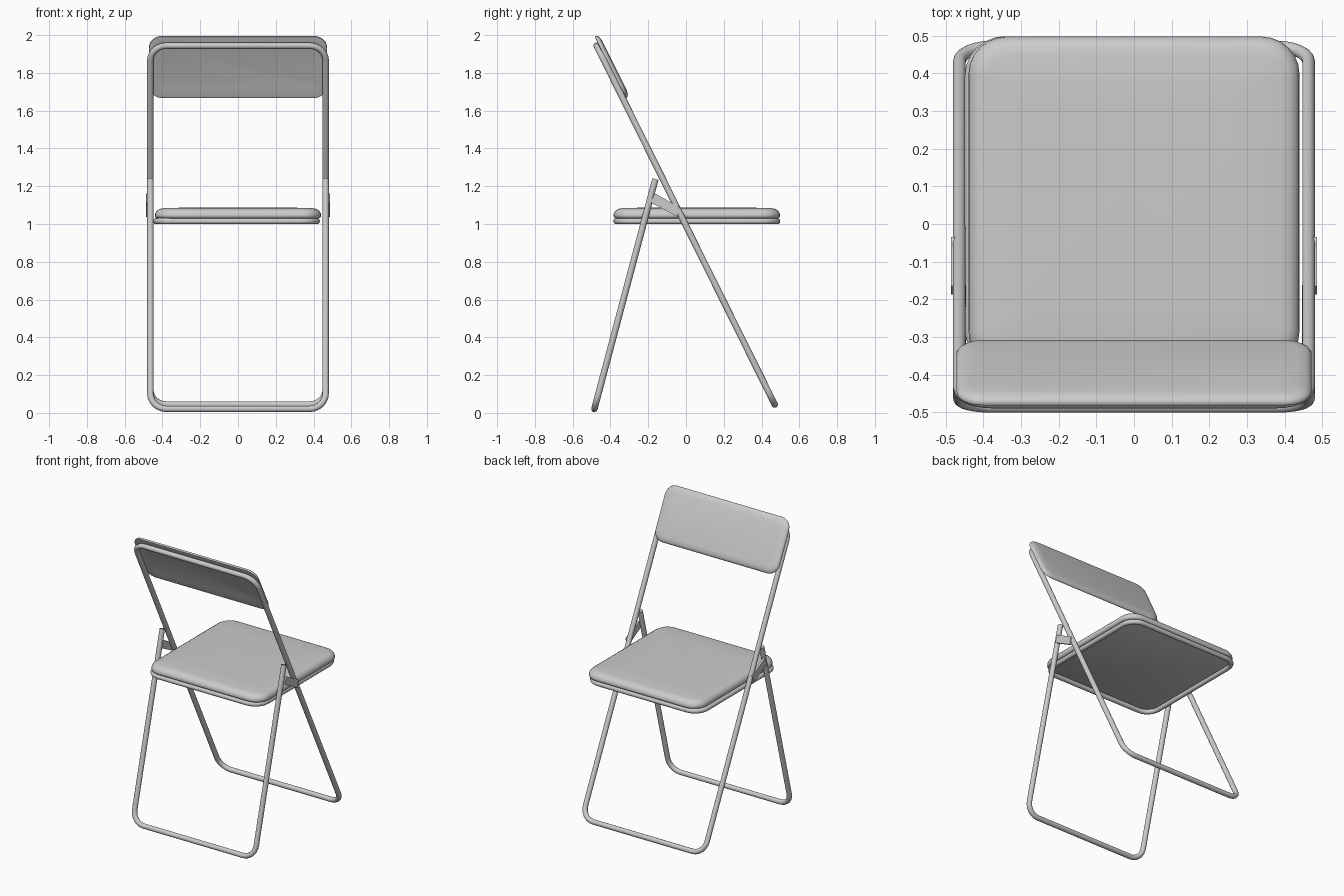
import bpy, bmesh, math
from mathutils import Matrix, Vector

if "Cube" in bpy.data.objects:
    bpy.data.objects.remove(bpy.data.objects["Cube"])


def finish(name, bm, angle=50):
    bmesh.ops.recalc_face_normals(bm, faces=bm.faces)
    me = bpy.data.meshes.new(name)
    bm.to_mesh(me)
    bm.free()
    me.polygons.foreach_set("use_smooth", [True] * len(me.polygons))
    me.set_sharp_from_angle(angle=math.radians(angle))
    ob = bpy.data.objects.new(name, me)
    bpy.context.collection.objects.link(ob)
    return ob


def rounded_rect(hx, hy, r, seg=6):
    pts = []
    for i, (sx, sy) in enumerate([(1, 1), (-1, 1), (-1, -1), (1, -1)]):
        for k in range(seg + 1):
            a = math.pi / 2 * (i + k / seg)
            pts.append((sx * (hx - r) + r * math.cos(a),
                        sy * (hy - r) + r * math.sin(a)))
    return pts


def tube(name, pts, radius, closed):
    cu = bpy.data.curves.new(name + "_path", 'CURVE')
    cu.dimensions = '3D'
    cu.bevel_depth = radius
    cu.bevel_resolution = 4
    cu.use_fill_caps = True
    sp = cu.splines.new('POLY')
    sp.points.add(len(pts) - 1)
    for p, co in zip(sp.points, pts):
        p.co = (*co, 1)
    sp.use_cyclic_u = closed
    tmp = bpy.data.objects.new(name + "_path", cu)
    bm = bmesh.new()
    me = tmp.to_mesh()
    bm.from_mesh(me)
    tmp.to_mesh_clear()
    bpy.data.objects.remove(tmp)
    bmesh.ops.remove_doubles(bm, verts=bm.verts, dist=1e-5)
    return finish(name, bm)


def pad(name, hx, hy, r, layers, mat):
    # stacked rounded outlines: (inset, height)
    bm = bmesh.new()
    rings = []
    for inset, h in layers:
        outline = rounded_rect(hx - inset, hy - inset, max(r - inset * 0.8, 0.02))
        rings.append([bm.verts.new(mat @ Vector((x, y, h))) for x, y in outline])
    n = len(rings[0])
    for a, b in zip(rings, rings[1:]):
        for i in range(n):
            j = (i + 1) % n
            bm.faces.new((a[i], a[j], b[j], b[i]))
    bm.faces.new(rings[0])
    bm.faces.new(rings[-1])
    return finish(name, bm)


def sloped(bottom, top):
    # plane frame: local x = width, local y = up the slope, local z = facing
    b, t = Vector((0, *bottom)), Vector((0, *top))
    up = (t - b).normalized()
    n = Vector((1, 0, 0)).cross(up)
    m = Matrix((Vector((1, 0, 0)), up, n)).transposed().to_4x4()
    m.translation = (b + t) / 2
    return m, (t - b).length / 2


W, R = 0.464, 0.017

# long frame: closed loop carrying the backrest
m, half = sloped((0.470, 0.044), (-0.473, 1.944))
tube("main_frame", [m @ Vector((x, y, 0)) for x, y in rounded_rect(W, half, 0.085)], R, True)

# short U-shaped leg
m, half = sloped((-0.485, 0.021), (-0.162, 1.238))
low = rounded_rect(W, half, 0.085)[14:]
path = [(-W, half)] + low + [(W, half)]
tube("u_leg", [m @ Vector((x, y, 0)) for x, y in path], R, False)

# hinge plates joining the leg and the long frame
for side, label in ((-1, "left"), (1, "right")):
    bm = bmesh.new()
    f = bm.faces.new([bm.verts.new((side * 0.472, y, z)) for y, z in
                      ((-0.188, 1.115), (-0.165, 1.162), (-0.035, 1.09), (-0.045, 1.038))])
    ext = bmesh.ops.extrude_face_region(bm, geom=[f])
    bmesh.ops.translate(bm, vec=(side * 0.014, 0, 0),
                        verts=[v for v in ext["geom"] if isinstance(v, bmesh.types.BMVert)])
    finish(label + "_hinge_plate", bm, 30)

# seat ring and cushion
SY = 0.057
tube("seat_ring", [(x - 0.008, y + SY, 1.015) for x, y in rounded_rect(0.426, 0.426, 0.09)],
     0.016, True)
pad("seat_cushion", 0.44, 0.441, 0.1,
    [(0.012, 1.03), (0.002, 1.036), (0, 1.046), (0.002, 1.058), (0.011, 1.071),
     (0.026, 1.08), (0.05, 1.084), (0.16, 1.087)],
    Matrix.Translation((0, SY, 0)))

# backrest cushion on the facing side of the long frame
c = Vector((-0.413, 1.823))
d = Vector((-0.4446, 0.8957)) * 0.183
m, half = sloped(c - d, c + d)
m = m @ Matrix.Diagonal((1, 1, -1, 1)) if m.col[2].y < 0 else m
pad("backrest", 0.472, half, 0.07,
    [(0.06, 0.017), (0.015, 0.011), (0.002, 0.013), (0, 0.02), (0.004, 0.027),
     (0.015, 0.034), (0.04, 0.038)], m)
